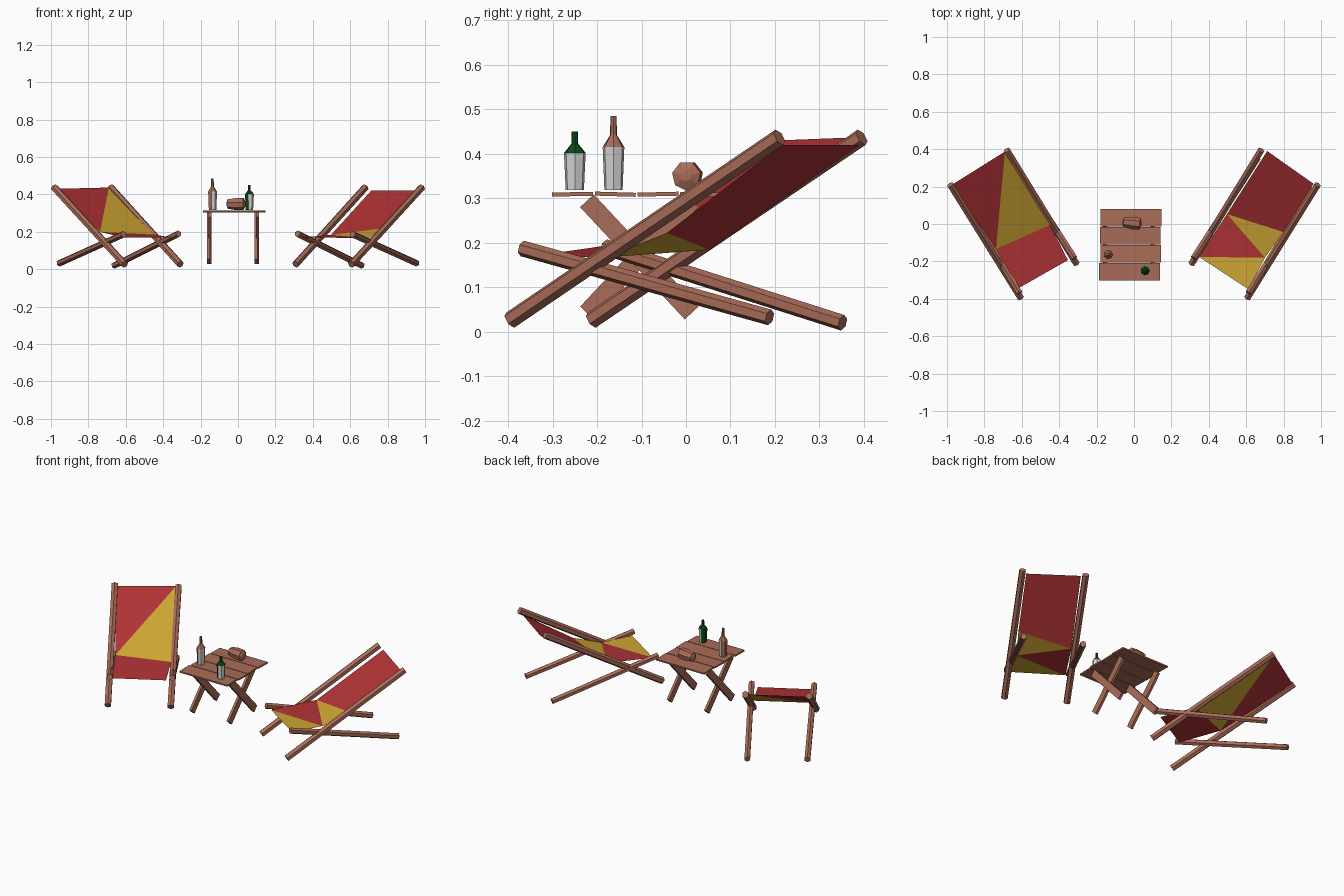
import bpy, bmesh, math
from mathutils import Vector, Matrix

cube = bpy.data.objects.get("Cube")
if cube:
    bpy.data.objects.remove(cube, do_unlink=True)


def material(name, rgb):
    m = bpy.data.materials.new(name)
    m.use_nodes = True
    color = (*rgb, 1)
    m.diffuse_color = color
    m.node_tree.nodes["Principled BSDF"].inputs["Base Color"].default_value = color
    return m


WOOD = material("brown wood", (0.40, 0.15, 0.098))
RED = material("red canvas", (0.43, 0.032, 0.036))
YELLOW = material("yellow canvas", (0.61, 0.38, 0.032))
GREEN = material("green glass", (0.003, 0.07, 0.008))
PAPER = material("pale label", (0.66, 0.66, 0.66))


def add(name, bm, *mats):
    bmesh.ops.recalc_face_normals(bm, faces=bm.faces[:])
    mesh = bpy.data.meshes.new(name)
    bm.to_mesh(mesh)
    bm.free()
    for m in mats:
        mesh.materials.append(m)
    ob = bpy.data.objects.new(name, mesh)
    bpy.context.collection.objects.link(ob)
    return ob


def rod(name, a, b, radius):
    """Six-sided pole between two points."""
    a, b = Vector(a), Vector(b)
    axis = b - a
    bm = bmesh.new()
    place = Matrix.Translation((a + b) / 2) @ axis.to_track_quat('Z', 'Y').to_matrix().to_4x4()
    bmesh.ops.create_cone(bm, cap_ends=True, segments=6, radius1=radius, radius2=radius,
                          depth=axis.length, matrix=place)
    return add(name, bm, WOOD)


def board(name, center, size, tilt=0.0, axis='X'):
    """Flat piece of timber, tilted about one axis."""
    bm = bmesh.new()
    bmesh.ops.create_cube(bm, size=1, matrix=Matrix.Translation(center)
                          @ Matrix.Rotation(tilt, 4, axis) @ Matrix.Diagonal((*size, 1)))
    return add(name, bm, WOOD)


def lathe(name, profile, sides, *mats):
    """Faceted turned shape from (radius, height) pairs."""
    bm = bmesh.new()
    rings = []
    for r, z in profile:
        rings.append([bm.verts.new((r * math.cos(t), r * math.sin(t), z))
                      for t in (math.tau * i / sides for i in range(sides))])
    for low, high in zip(rings, rings[1:]):
        for i in range(sides):
            j = (i + 1) % sides
            bm.faces.new((low[i], low[j], high[j], high[i]))
    bm.faces.new(rings[0])
    bm.faces.new(rings[-1])
    return add(name, bm, *mats)


def canvas(name, points, panels):
    """Folded cloth; each panel is a vertex list and a colour slot."""
    bm = bmesh.new()
    verts = [bm.verts.new(p) for p in points]
    for ids, slot in panels:
        bm.faces.new([verts[i] for i in ids]).material_index = slot
    return add(name, bm, RED, YELLOW)


# Deck chair frames, mirrored across x
for side, s in (("left", 1), ("right", -1)):
    rod(side + "_chair_outer_back_rail", (s * .606, -.395, .026), (s * .982, .21, .437), .02)
    rod(side + "_chair_inner_back_rail", (s * .308, -.212, .026), (s * .68, .395, .437), .02)
    rod(side + "_chair_outer_seat_rail", (s * .612, -.368, .187), (s * .955, .188, .032), .018)
    rod(side + "_chair_inner_seat_rail", (s * .318, -.182, .19), (s * .662, .352, .02), .018)

# Cloth slings
canvas("left_chair_canvas",
       [(.712, .39, .42), (.96, .215, .42), (.497, .053, .184), (.80, -.043, .222),
        (.70, -.18, .167), (.348, -.176, .17), (.61, -.348, .17)],
       [((0, 2, 3, 1), 0), ((2, 4, 3), 1), ((2, 5, 4), 0), ((5, 6, 4), 1)])
canvas("right_chair_canvas",
       [(-.69, .387, .437), (-.973, .21, .43), (-.45, -.005, .185), (-.738, -.134, .20),
        (-.353, -.193, .17), (-.615, -.342, .17)],
       [((0, 1, 3), 0), ((0, 3, 2), 1), ((2, 3, 5, 4), 0)])

# Table top planks, each slightly uneven
for i, (tilt, shift) in enumerate(((.02, -.004), (-.03, .003), (.025, 0), (-.02, .004))):
    board(f"table_plank_{i + 1}", (-.02 + shift, -.255 + i * .096, .309), (.325, .092, .009), tilt)

# Crossed table legs
for n, x in enumerate((-.153, .1)):
    for k, lean in enumerate((1, -1)):
        board(f"table_leg_{n + 1}_{k + 1}", (x + lean * .004, -.105, .168), (.015, .042, .345),
              lean * math.radians(43))

# Bottles with a label on the side facing +x
for name, glass, (x, y), body, shoulder, top in (
        ("green_bottle", GREEN, (.06, -.25), .402, .422, .45),
        ("brown_bottle", WOOD, (-.137, -.163), .415, .442, .485)):
    bottle = lathe(name, [(.021, .318), (.025, body), (.008, shoulder), (.007, top)],
                   7, glass, PAPER)
    bottle.location = (x, y, 0)
    for p in bottle.data.polygons:
        if p.normal.x > .2 and p.center.z < body:
            p.material_index = 1

# Small wooden keg lying on the table
keg = lathe("keg", [(.008, -.052), (.026, -.046), (.034, 0), (.033, .04), (.012, .05)], 7, WOOD)
keg.rotation_euler = (0, math.radians(90), math.radians(-6))
keg.location = (-.01, .005, .35)
